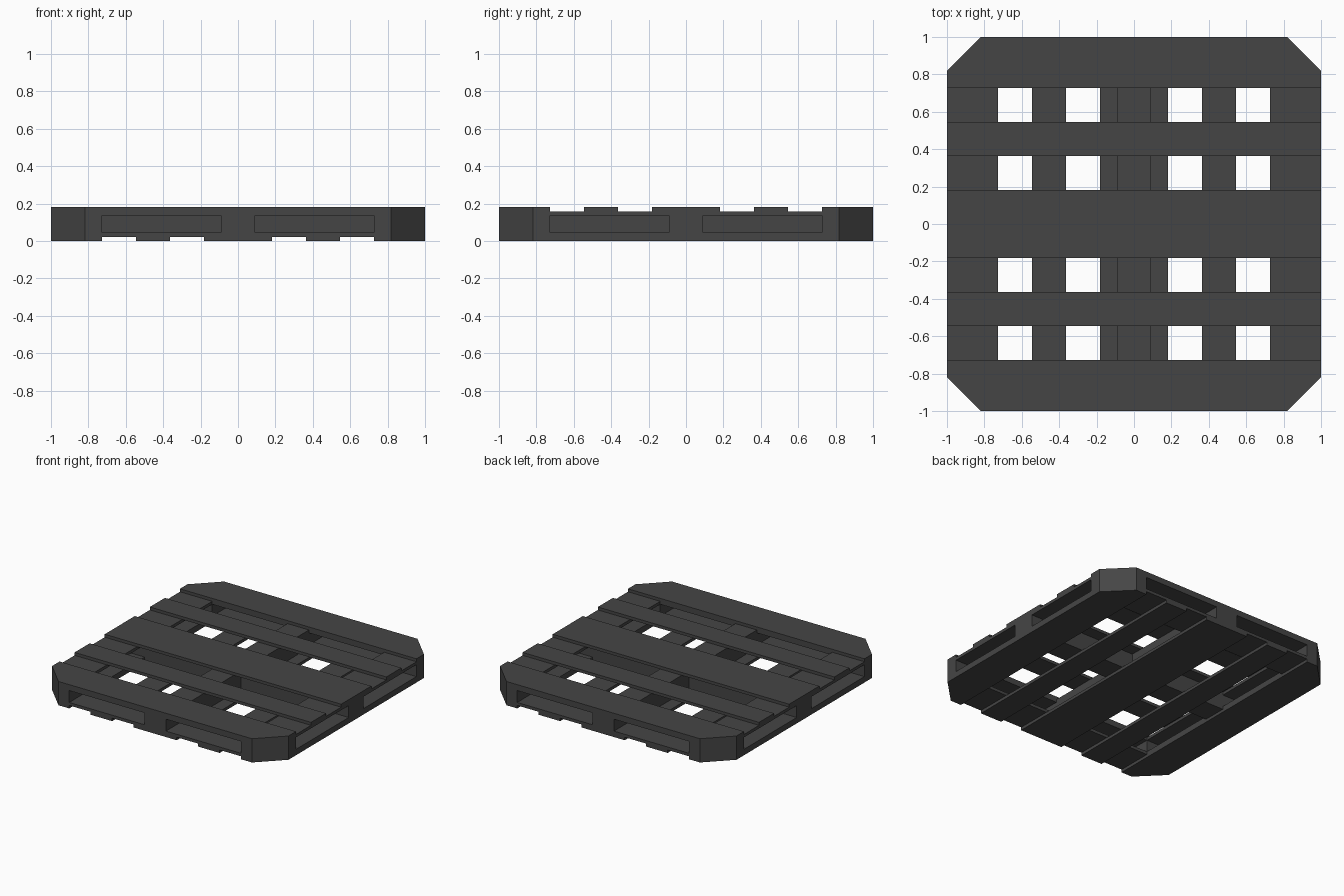
import bpy
import bmesh

if "Cube" in bpy.data.objects:
    bpy.data.objects.remove(bpy.data.objects["Cube"])

U = 1 / 11            # design unit: the pallet is 22 x 22 x 2 units
LAYER = 0.25          # thickness of deck boards and edge rails

dark = bpy.data.materials.new("dark_plastic")
dark.diffuse_color = (0.06, 0.06, 0.06, 1)
dark.use_nodes = True
dark.node_tree.nodes["Principled BSDF"].inputs["Base Color"].default_value = dark.diffuse_color


def prism(name, outline, z0, z1):
    """Extrude a flat outline (in units) from z0 to z1."""
    bm = bmesh.new()
    face = bm.faces.new([bm.verts.new((x * U, y * U, z0 * U)) for x, y in outline])
    top = bmesh.ops.extrude_face_region(bm, geom=[face])["geom"]
    bmesh.ops.translate(bm, vec=(0, 0, (z1 - z0) * U),
                        verts=[v for v in top if isinstance(v, bmesh.types.BMVert)])
    bmesh.ops.recalc_face_normals(bm, faces=bm.faces)
    mesh = bpy.data.meshes.new(name)
    bm.to_mesh(mesh)
    bm.free()
    mesh.materials.append(dark)
    obj = bpy.data.objects.new(name, mesh)
    bpy.context.collection.objects.link(obj)
    return obj


def rect(x0, x1, y0, y1):
    return [(x0, y0), (x1, y0), (x1, y1), (x0, y1)]


def swap(outline):
    return [(y, x) for x, y in outline]


# Deck boards: top ones run along x, bottom ones along y
end_board = [(-11, 8), (11, 8), (11, 9), (9, 11), (-9, 11), (-11, 9)]
boards = [("middle", rect(-11, 11, -2, 2))]
for side, s in (("a", 1), ("b", -1)):
    boards.append((f"inner_{side}", rect(-11, 11, 4 * s, 6 * s)))
    boards.append((f"end_{side}", [(x, y * s) for x, y in end_board]))
for label, outline in boards:
    prism(f"top_board_{label}", outline, 2 - LAYER, 2)
    prism(f"bottom_board_{label}", swap(outline), 0, LAYER)

# Cross of stringers dividing the inside into four pockets
lo, hi = LAYER, 2 - LAYER
prism("long_stringer", rect(-1, 1, -11, 11), lo, hi)
for s in (-1, 1):
    prism("cross_stringer", rect(1 * s, 11 * s, -1, 1), lo, hi)

# Chamfered corner blocks, and rails above and below each fork opening
corner = [(8, 8), (11, 8), (11, 9), (9, 11), (8, 11)]
for sx in (-1, 1):
    for sy in (-1, 1):
        prism("corner_block", [(x * sx, y * sy) for x, y in corner], lo, hi)
        for z, label in ((lo, "lower"), (hi - LAYER, "upper")):
            prism(f"{label}_end_rail", rect(sx, 8 * sx, 8 * sy, 11 * sy), z, z + LAYER)
            prism(f"{label}_side_rail", rect(8 * sx, 11 * sx, sy, 8 * sy), z, z + LAYER)
